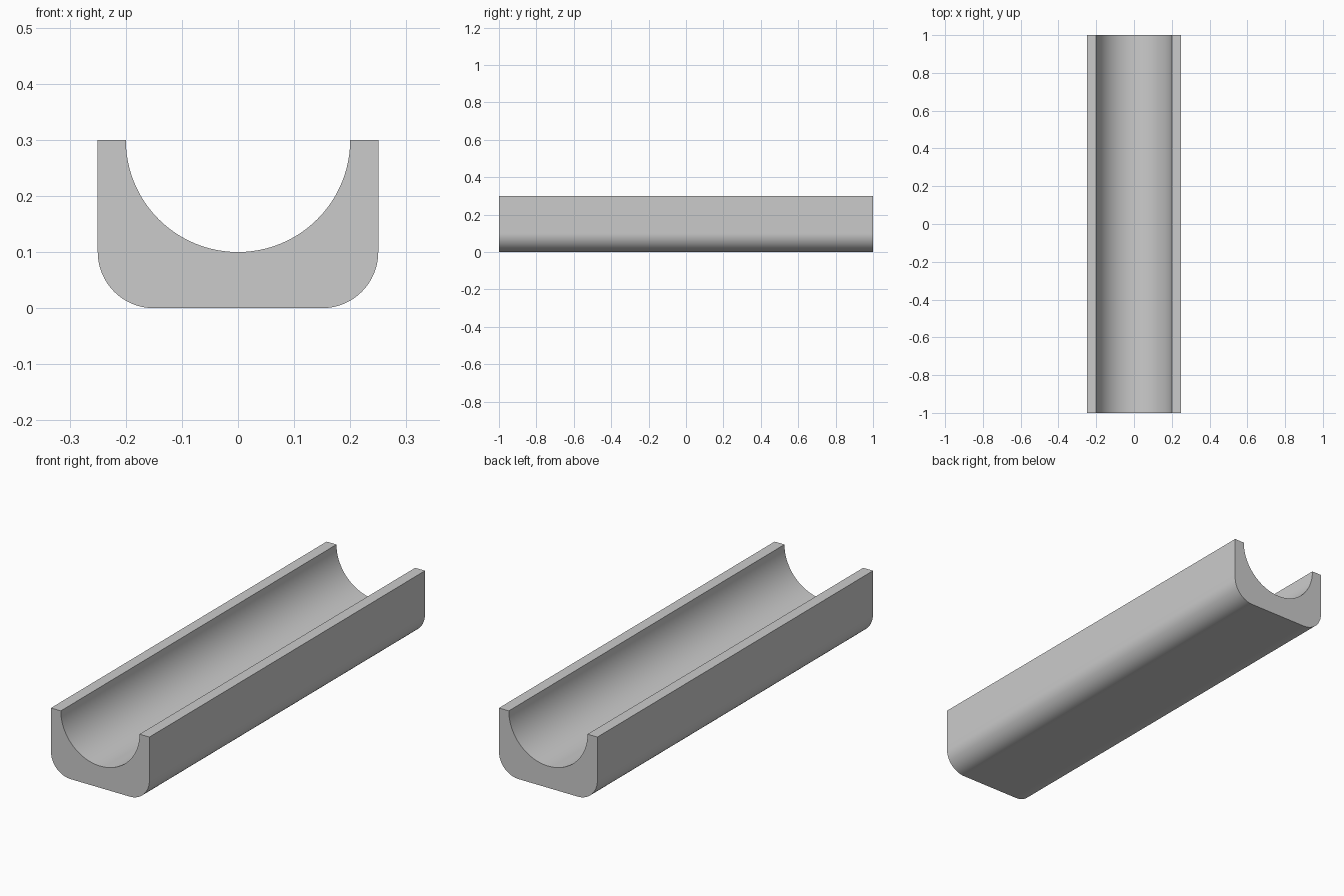
import bpy
import bmesh
from math import cos, sin, pi, radians

cube = bpy.data.objects.get("Cube")
if cube:
    bpy.data.objects.remove(cube, do_unlink=True)

LENGTH, HALF_WIDTH, HEIGHT = 2.0, 0.25, 0.3
GROOVE_RADIUS, CORNER_RADIUS = 0.2, 0.1


def arc(cx, cz, radius, start, end, steps):
    """Points along an arc in the x-z plane, angles in degrees."""
    angles = [radians(start + (end - start) * i / steps) for i in range(steps + 1)]
    return [(cx + radius * cos(a), cz + radius * sin(a)) for a in angles]


# Cross-section: rounded lower corners, square rims, half-round groove
corner_x = HALF_WIDTH - CORNER_RADIUS
profile = [(-HALF_WIDTH, HEIGHT)]
profile += arc(-corner_x, CORNER_RADIUS, CORNER_RADIUS, 180, 270, 16)
profile += arc(corner_x, CORNER_RADIUS, CORNER_RADIUS, 270, 360, 16)
profile += [(HALF_WIDTH, HEIGHT)]
profile += arc(0, HEIGHT, GROOVE_RADIUS, 0, -180, 48)

# Extrude the section along the length
bm = bmesh.new()
end_cap = bm.faces.new([bm.verts.new((x, -LENGTH / 2, z)) for x, z in profile])
extruded = bmesh.ops.extrude_face_region(bm, geom=[end_cap], use_keep_orig=True)
far_verts = [g for g in extruded["geom"] if isinstance(g, bmesh.types.BMVert)]
bmesh.ops.translate(bm, verts=far_verts, vec=(0, LENGTH, 0))
bmesh.ops.recalc_face_normals(bm, faces=bm.faces)
mesh = bpy.data.meshes.new("grooved_channel")
bm.to_mesh(mesh)
bm.free()

channel = bpy.data.objects.new("grooved_channel", mesh)
bpy.context.collection.objects.link(channel)

# Plain grey finish
grey = bpy.data.materials.new("light_grey")
grey.use_nodes = True
colour = (0.6, 0.6, 0.6, 1)
grey.diffuse_color = colour
grey.node_tree.nodes["Principled BSDF"].inputs["Base Color"].default_value = colour
mesh.materials.append(grey)

# Smooth curves, crisp rims and ends
bpy.ops.object.select_all(action="DESELECT")
channel.select_set(True)
bpy.context.view_layer.objects.active = channel
bpy.ops.object.shade_smooth_by_angle(angle=pi / 6)
